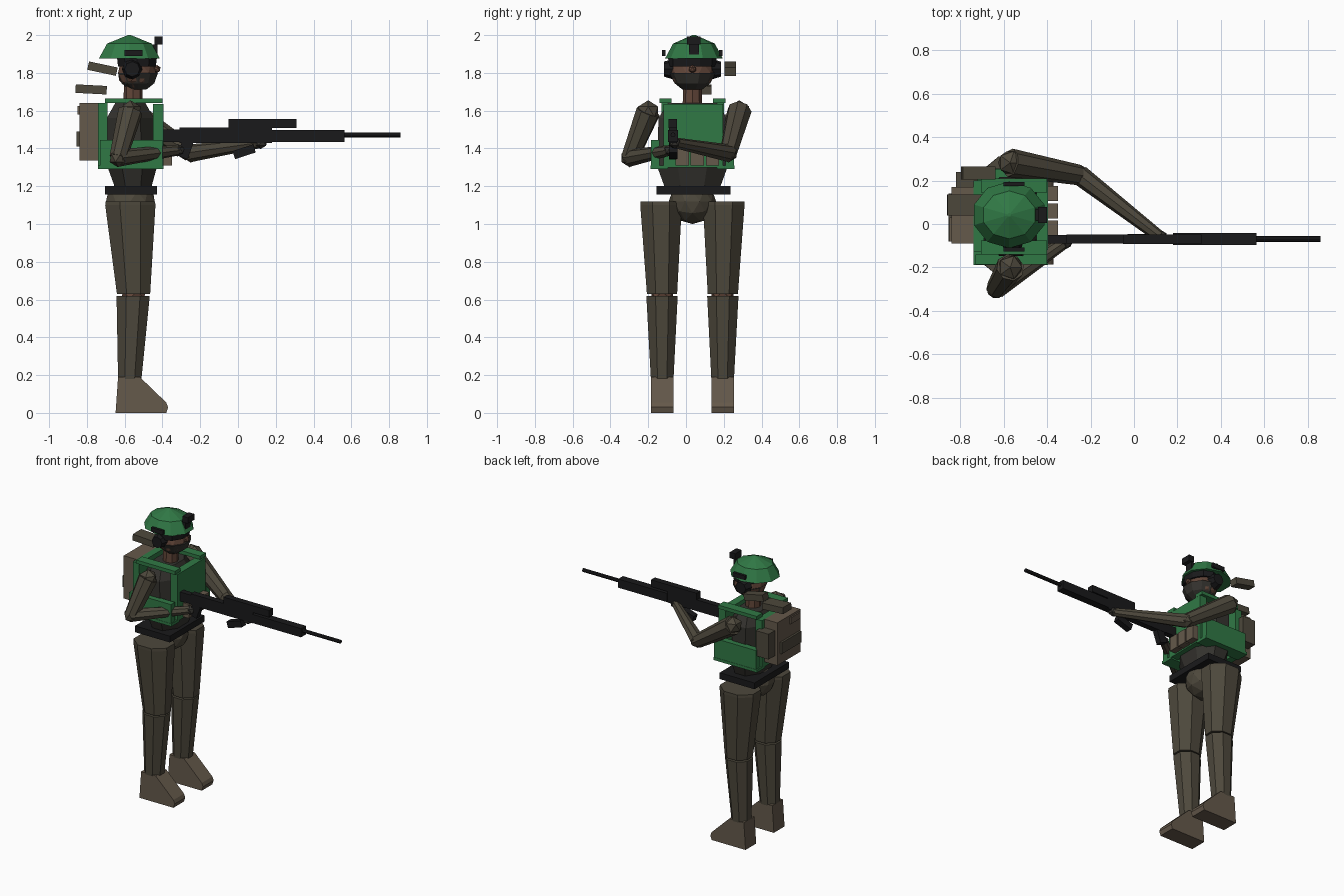
import bpy, bmesh, math
from mathutils import Vector, Matrix

if "Cube" in bpy.data.objects:
    bpy.data.objects.remove(bpy.data.objects["Cube"])

CY = 0.034   # body's centre plane
CX = -0.57


def mat(name, c):
    m = bpy.data.materials.new(name)
    m.diffuse_color = (*c, 1)
    m.use_nodes = True
    m.node_tree.nodes["Principled BSDF"].inputs["Base Color"].default_value = m.diffuse_color
    return m


GREEN = mat("green", (0.03, 0.19, 0.06))
OLIVE = mat("olive", (0.075, 0.065, 0.045))
DARK = mat("dark_cloth", (0.035, 0.033, 0.028))
BLACK = mat("black", (0.010, 0.010, 0.011))
BROWN = mat("brown", (0.13, 0.10, 0.07))
SKIN = mat("skin", (0.12, 0.06, 0.04))


def finish(name, bm, m):
    bmesh.ops.recalc_face_normals(bm, faces=bm.faces)
    me = bpy.data.meshes.new(name)
    bm.to_mesh(me)
    bm.free()
    me.materials.append(m)
    ob = bpy.data.objects.new(name, me)
    bpy.context.collection.objects.link(ob)
    return ob


def box(name, x, y, z, m, tilt=0):
    """Box from (min, max) ranges, tilted about y in degrees."""
    bm = bmesh.new()
    lo, hi = Vector((x[0], y[0], z[0])), Vector((x[1], y[1], z[1]))
    t = (Matrix.Translation((lo + hi) / 2) @ Matrix.Rotation(math.radians(tilt), 4, 'Y')
         @ Matrix.Diagonal((*(hi - lo), 1)))
    bmesh.ops.create_cube(bm, size=1, matrix=t)
    return finish(name, bm, m)


def ball(name, c, r, m, sub=1):
    bm = bmesh.new()
    bmesh.ops.create_icosphere(bm, subdivisions=sub, radius=1,
                               matrix=Matrix.Translation(c) @ Matrix.Diagonal((*r, 1)))
    return finish(name, bm, m)


def tube(name, a, b, r1, r2, m, n=8):
    """Tapered rod from a to b."""
    a, b = Vector(a), Vector(b)
    d = b - a
    bm = bmesh.new()
    bmesh.ops.create_cone(bm, cap_ends=True, segments=n, radius1=r1, radius2=r2, depth=d.length,
                          matrix=Matrix.Translation((a + b) / 2) @ d.to_track_quat('Z', 'Y').to_matrix().to_4x4())
    return finish(name, bm, m)


def loft(name, rings, m, n=8):
    """Stack of elliptic rings (x, y, z, rx, ry)."""
    bm = bmesh.new()
    rows = []
    for x, y, z, rx, ry in rings:
        rows.append([bm.verts.new((x + rx * math.cos((i + .5) * math.tau / n) / math.cos(math.pi / n),
                                   y + ry * math.sin((i + .5) * math.tau / n) / math.cos(math.pi / n), z))
                     for i in range(n)])
    for p, q in zip(rows, rows[1:]):
        for i in range(n):
            j = (i + 1) % n
            bm.faces.new((p[i], p[j], q[j], q[i]))
    bm.faces.new(rows[0])
    bm.faces.new(rows[-1])
    return finish(name, bm, m)


def extrude(name, pts, y0, y1, m):
    """Side profile (x, z) extruded along y."""
    bm = bmesh.new()
    f = bm.faces.new([bm.verts.new((x, y0, z)) for x, z in pts])
    g = bmesh.ops.extrude_face_region(bm, geom=[f])["geom"]
    bmesh.ops.translate(bm, vec=(0, y1 - y0, 0), verts=[v for v in g if isinstance(v, bmesh.types.BMVert)])
    return finish(name, bm, m)


def side(s, a, b):
    """y range measured outward from the centre plane."""
    return tuple(sorted((CY + s * a, CY + s * b)))


# Helmet, head and face
loft("helmet", [(-0.575, CY + .008, 1.875, .162, .146), (-0.575, CY + .008, 1.955, .118, .105),
                (-0.575, CY + .008, 2.0, .008, .008)], GREEN, 10)
ball("head", (-0.535, CY, 1.80), (.105, .118, .092), SKIN, 2)
loft("face_mask", [(-0.53, CY, 1.712, .045, .05), (-0.53, CY, 1.745, .087, .09),
                   (-0.53, CY, 1.80, .106, .118)], DARK, 10)
loft("head_band", [(-0.535, CY, 1.835, .10, .12), (-0.535, CY, 1.876, .105, .122)], BLACK, 10)
ball("nose", (-0.43, CY, 1.82), (.022, .022, .022), SKIN)
box("helmet_mount", (-.443, -.40), (.005, .078), (1.95, 1.992), BLACK)
box("front_shroud", (-.46, -.425), (.015, .07), (1.89, 1.95), BLACK)
tube("neck", (-.555, CY, 1.62), (-.555, CY, 1.76), .052, .048, SKIN)

# Torso, belt and pelvis
loft("torso", [(-.555, CY, 1.19, .095, .145), (-.56, CY, 1.30, .13, .185),
               (-.57, CY, 1.56, .125, .18), (-.57, CY, 1.64, .08, .13)], DARK)
box("belt", (-.705, -.43), (-.155, .235), (1.155, 1.20), BLACK)
ball("pelvis", (CX, CY, 1.12), (.135, .125, .12), OLIVE, 2)

# Armour vest
box("front_plate", (-.45, -.395), (-.12, .195), (1.30, 1.635), GREEN)
box("back_plate", (-.74, -.69), (-.13, .20), (1.30, 1.64), GREEN)
for i in range(3):
    y = -.055 + i * .08
    box(f"magazine_pouch_{i}", (-.40, -.35), (y, y + .07), (1.31, 1.41), BROWN)

# Backpack with gear strapped on
box("backpack", (-.84, -.735), (-.09, .17), (1.335, 1.64), BROWN)
box("backpack_lid", (-.85, -.735), (-.08, .03), (1.58, 1.625), BROWN)
box("backpack_pouch", (-.855, -.80), (-.08, .14), (1.41, 1.49), OLIVE)
box("backpack_side_pouch", (-.82, -.72), (.165, .24), (1.40, 1.58), OLIVE)
box("upper_roll", (-.86, -.695), (.04, .135), (1.69, 1.735), OLIVE, 3)
box("side_roll", (-.795, -.64), (.205, .265), (1.80, 1.845), OLIVE, 12)

# Paired parts: ear cups, helmet rails, vest sides, legs
boot = [(-.648, 0), (-.635, .19), (-.52, .19), (-.38, .055), (-.37, .03), (-.38, 0)]
for s, tag in ((-1, "right"), (1, "left")):
    tube(f"{tag}_ear_cup", (-.56, CY + s * .10, 1.82), (-.56, CY + s * .15, 1.82), .055, .04, BLACK)
    box(f"{tag}_helmet_rail", (-.60, -.505), side(s, .142, .16), (1.89, 1.92), BLACK)
    box(f"{tag}_shoulder_strap", (-.705, -.40), side(s, .11, .175), (1.64, 1.665), GREEN)
    box(f"{tag}_side_plate", (-.73, -.40), side(s, .175, .22), (1.31, 1.445), GREEN)
    box(f"{tag}_vest_hem", (-.74, -.395), side(s, .13, .222), (1.29, 1.31), GREEN)
    loft(f"{tag}_thigh", [(-.553, CY + s * .161, .63, .088, .08), (CX, CY + s * .166, 1.10, .133, .11),
                          (CX, CY + s * .166, 1.12, .13, .11)], OLIVE)
    ball(f"{tag}_knee", (-.553, CY + s * .16, .625), (.075, .068, .05), SKIN)
    loft(f"{tag}_shin", [(-.573, CY + s * .16, .18, .062, .06), (-.555, CY + s * .161, .62, .088, .083)], OLIVE)
    extrude(f"{tag}_boot", boot, CY + s * .10, CY + s * .22, BROWN)

# Arms: shoulder, elbow, wrist
arms = {"right": ((-.57, -.20, 1.595), (-.635, -.298, 1.35), (-.32, -.085, 1.39)),
        "left": ((-.57, .282, 1.595), (-.25, .225, 1.375), (.12, -.06, 1.43))}
for tag, (sh, el, wr) in arms.items():
    ball(f"{tag}_shoulder", sh, (.062, .062, .06), OLIVE)
    tube(f"{tag}_upper_arm", sh, el, .066, .047, OLIVE)
    ball(f"{tag}_elbow", el, (.05, .05, .05), OLIVE)
    tube(f"{tag}_forearm", el, wr, .047, .028, OLIVE)
    ball(f"{tag}_hand", wr, (.04, .033, .033), DARK)

# Rifle
box("stock", (-.40, -.31), (-.09, -.05), (1.435, 1.50), BLACK)
box("receiver", (-.31, .18), (-.09, -.048), (1.43, 1.51), BLACK)
box("handguard", (.18, .565), (-.096, -.042), (1.435, 1.497), BLACK)
box("scope", (-.05, .31), (-.092, -.048), (1.508, 1.557), BLACK)
tube("barrel", (.56, -.069, 1.472), (.86, -.069, 1.472), .013, .013, BLACK)
box("pistol_grip", (-.31, -.25), (-.09, -.05), (1.35, 1.44), BLACK, 20)
box("fore_grip", (-.025, .09), (-.09, -.045), (1.36, 1.405), BLACK, -18)
